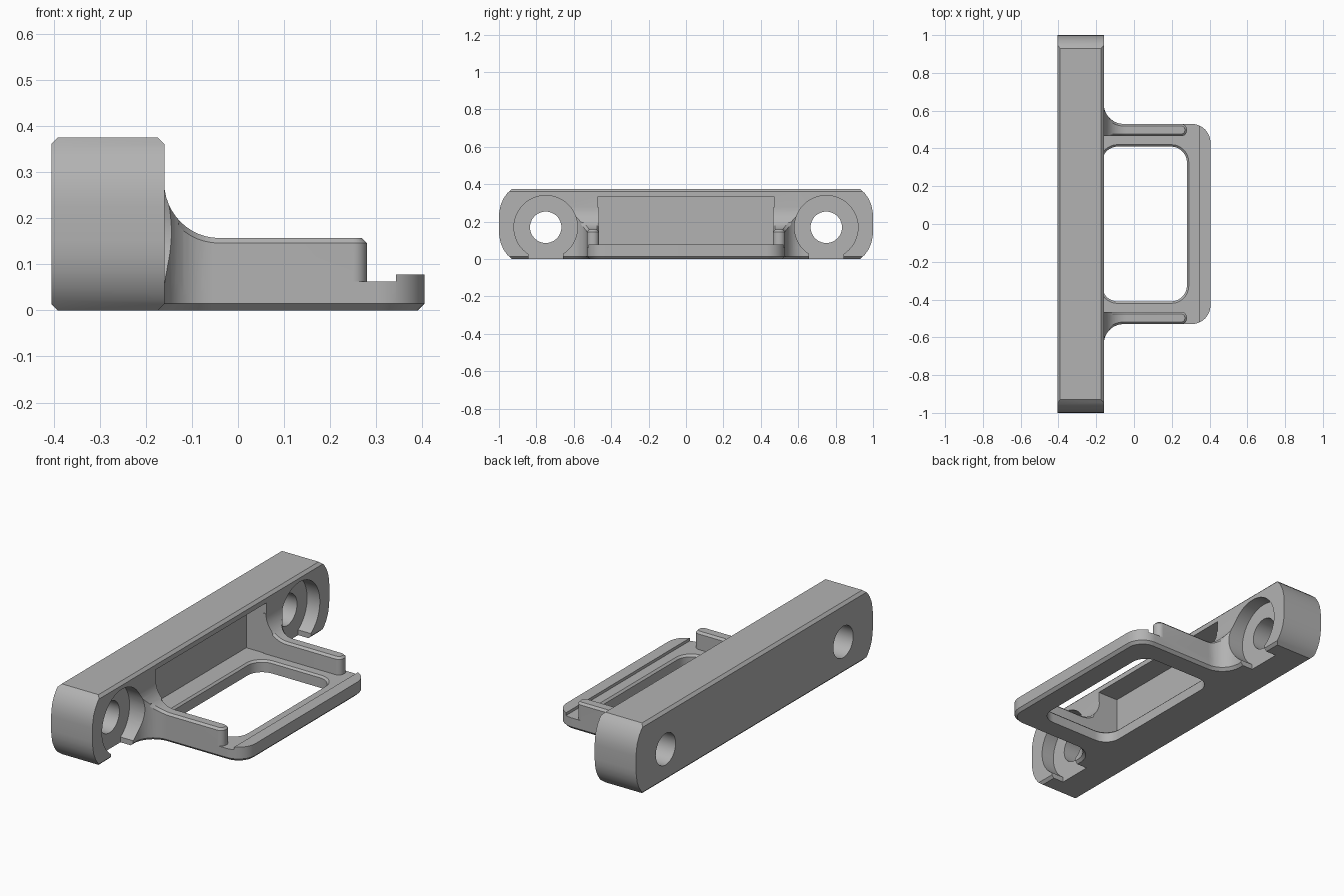
import bpy, bmesh
from math import sin, cos, radians

if "Cube" in bpy.data.objects:
    bpy.data.objects.remove(bpy.data.objects["Cube"])

grey = bpy.data.materials.new("plain grey")
grey.use_nodes = True
grey.diffuse_color = (0.45, 0.45, 0.45, 1)
grey.node_tree.nodes["Principled BSDF"].inputs["Base Color"].default_value = grey.diffuse_color


def arc(u, v, r, start, end, n=12):
    angles = [radians(start + (end - start) * i / n) for i in range(n + 1)]
    return [(u + r * cos(a), v + r * sin(a)) for a in angles]


def rounded_rect(u0, u1, v0, v1, r):
    return (arc(u1 - r, v1 - r, r, 0, 90) + arc(u0 + r, v1 - r, r, 90, 180)
            + arc(u0 + r, v0 + r, r, 180, 270) + arc(u1 - r, v0 + r, r, 270, 360))


def prism(name, pts, axis, lo, hi, top=None):
    """Extrude a profile along an axis, optionally lofting to a second outline."""
    place = {"x": lambda u, v, w: (w, u, v), "y": lambda u, v, w: (u, w, v),
             "z": lambda u, v, w: (u, v, w)}[axis]
    bm = bmesh.new()
    a = [bm.verts.new(place(u, v, lo)) for u, v in pts]
    b = [bm.verts.new(place(u, v, hi)) for u, v in (top or pts)]
    bm.faces.new(a)
    bm.faces.new(b)
    for i in range(len(a)):
        j = (i + 1) % len(a)
        bm.faces.new((a[i], a[j], b[j], b[i]))
    bmesh.ops.recalc_face_normals(bm, faces=bm.faces)
    mesh = bpy.data.meshes.new(name)
    bm.to_mesh(mesh)
    bm.free()
    mesh.materials.append(grey)
    obj = bpy.data.objects.new(name, mesh)
    bpy.context.collection.objects.link(obj)
    return obj


def box(name, x0, x1, y0, y1, z0, z1):
    return prism(name, [(x0, y0), (x1, y0), (x1, y1), (x0, y1)], "z", z0, z1)


def combine(obj, other, operation):
    """Apply a boolean and discard the second object."""
    mod = obj.modifiers.new("combine", "BOOLEAN")
    mod.operation, mod.object, mod.solver = operation, other, "EXACT"
    bpy.context.view_layer.objects.active = obj
    bpy.ops.object.modifier_apply(modifier=mod.name)
    bpy.data.objects.remove(other)


def chamfer(obj, rule, width):
    """Cut the edges chosen by the rule."""
    bm = bmesh.new()
    bm.from_mesh(obj.data)
    bmesh.ops.remove_doubles(bm, verts=bm.verts, dist=0.0001)
    bm.normal_update()
    bmesh.ops.bevel(bm, geom=[e for e in bm.edges if rule(e)], offset=width,
                    segments=1, affect="EDGES", clamp_overlap=False)
    bm.to_mesh(obj.data)
    bm.free()


# Mounting bar: curved ends, chamfered long edges
end = [(0.93, 0), (0.955, 0.022), (0.975, 0.05), (0.99, 0.083), (0.998, 0.12), (1, 0.15)]
end += [(y, 0.375 - z) for y, z in reversed(end)]
bar = prism("mounting_bracket", end + [(-y, z) for y, z in reversed(end)], "x", -0.405, -0.16)
c = 0.014
section = [(-0.405 + c, 0), (-0.16 - c, 0), (-0.16, c), (-0.16, 0.375 - c),
           (-0.16 - c, 0.375), (-0.405 + c, 0.375), (-0.405, 0.375 - c), (-0.405, c)]
combine(bar, prism("bar_section", section, "y", -1.1, 1.1), "INTERSECT")
combine(bar, box("pocket", -0.28, -0.1, -0.47, 0.47, 0.063, 0.335), "DIFFERENCE")

# Frame plate: flared root, rounded front corners, raised lip
flare = arc(-0.055, 0.635, 0.105, 180, 270)
half = [(-0.175, 0.635)] + flare + arc(0.305, 0.43, 0.1, 90, 0)
frame = prism("frame", half + [(x, -y) for x, y in reversed(half)], "z", 0, 0.078)
chamfer(frame, lambda e: all(v.co.z < 0.001 and v.co.x > -0.17 for v in e.verts), 0.015)
combine(frame, box("lip_step", -0.3, 0.343, -0.8, 0.8, 0.063, 0.2), "DIFFERENCE")
combine(bar, frame, "UNION")

# Side rails: sweep up into the bar, rounded tips, chamfered tops
side = [(-0.175, 0.02), (0.4, 0.02), (0.4, 0.157)] + arc(-0.04, 0.277, 0.12, 270, 180) + [(-0.175, 0.277)]


def top_edge(e):
    if len(e.link_faces) != 2 or min(v.co.x for v in e.verts) < -0.13:
        return False
    low, high = sorted(f.normal.z for f in e.link_faces)
    return abs(low) < 0.1 and high > 0.25


for s in (1, -1):
    tip = arc(0.25, 0.5, 0.03, 90, 0, 6) + arc(0.25, 0.495, 0.03, 0, -90, 6)
    plan = [(-0.175, 0.635)] + flare + tip + [(-0.175, 0.465)]
    rail = prism("rail", [(x, s * y) for x, y in plan], "z", 0.03, 0.4)
    combine(rail, prism("rail_side", side, "y", -1, 1), "INTERSECT")
    chamfer(rail, top_edge, 0.011)
    combine(bar, rail, "UNION")

# Frame window with a chamfered upper rim
window = rounded_rect(-0.17, 0.28, -0.41, 0.41, 0.085)
rim = rounded_rect(-0.19, 0.3, -0.43, 0.43, 0.1)
combine(bar, prism("window", window, "z", -0.1, 0.1), "DIFFERENCE")
combine(bar, prism("window_rim", window, "z", 0.053, 0.073, rim), "DIFFERENCE")

# Screw holes: through hole, counterbore and slot open to the bottom
for s in (1, -1):
    y = s * 0.75
    bore = prism("counterbore", arc(y, 0.17, 0.17, 0, 352.5, 47), "x", -0.235, 0.1)
    combine(bore, box("slot", -0.235, 0.1, y - 0.093, y + 0.093, -0.1, 0.1), "UNION")
    combine(bar, bore, "DIFFERENCE")
    combine(bar, prism("hole", arc(y, 0.17, 0.084, 0, 350, 35), "x", -0.5, 0.1), "DIFFERENCE")

bpy.ops.object.select_all(action="DESELECT")
bar.select_set(True)
bpy.context.view_layer.objects.active = bar
bpy.ops.object.shade_smooth_by_angle(angle=radians(25))
